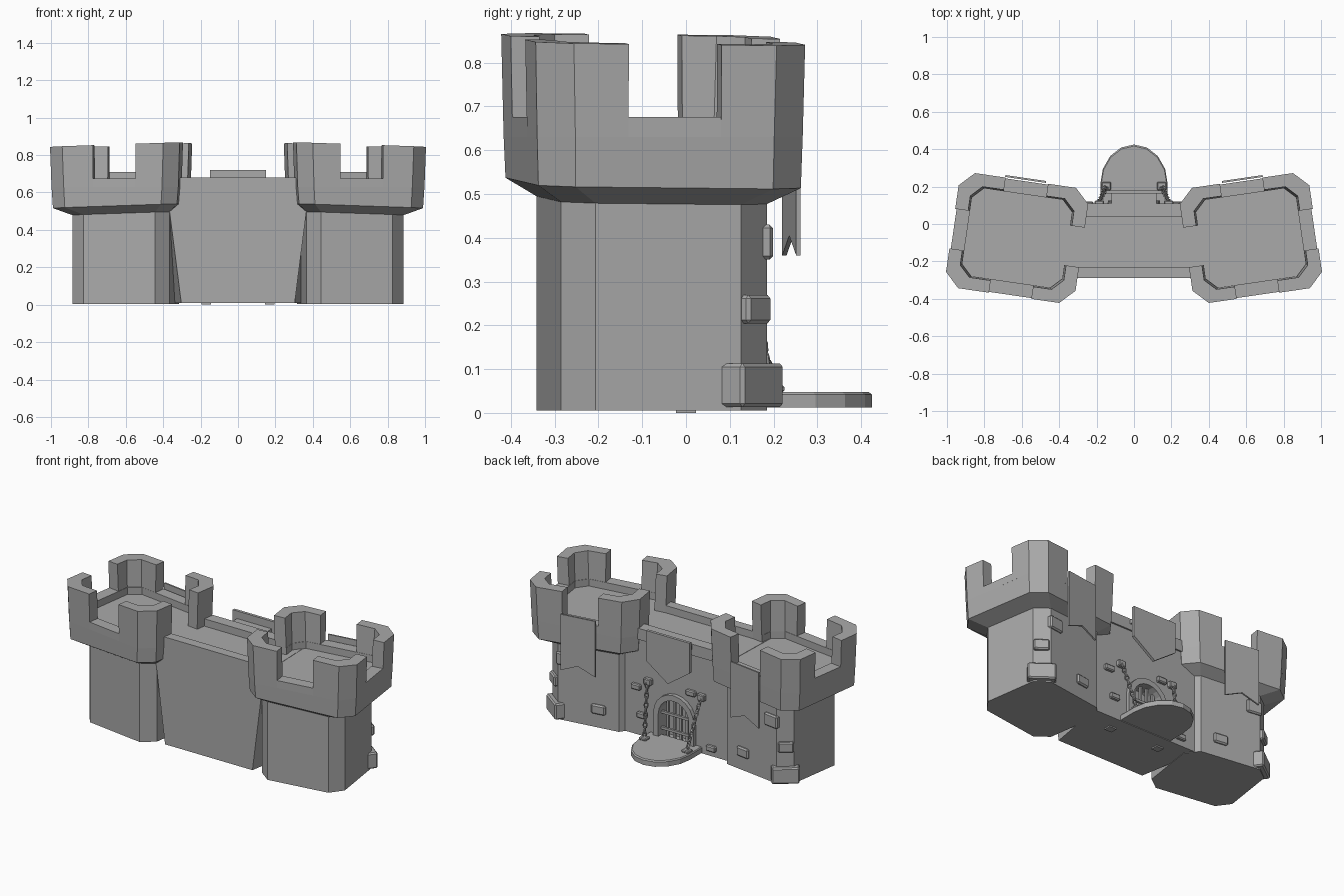
import bpy, bmesh, math
from mathutils import Vector, Matrix

if "Cube" in bpy.data.objects:
    bpy.data.objects.remove(bpy.data.objects["Cube"], do_unlink=True)

stone = bpy.data.materials.new("grey stone")
stone.use_nodes = True
COLOR = (0.4, 0.4, 0.4, 1)
stone.diffuse_color = COLOR
stone.node_tree.nodes["Principled BSDF"].inputs["Base Color"].default_value = COLOR


def finish(name, bm, bevel=0):
    """Turn a bmesh into a named stone object."""
    if bevel:
        bmesh.ops.bevel(bm, geom=bm.edges[:], offset=bevel, segments=1, affect='EDGES')
    bmesh.ops.recalc_face_normals(bm, faces=bm.faces[:])
    mesh = bpy.data.meshes.new(name)
    bm.to_mesh(mesh)
    bm.free()
    mesh.materials.append(stone)
    obj = bpy.data.objects.new(name, mesh)
    bpy.context.collection.objects.link(obj)
    return obj


def loft(name, rings):
    """Skin rings of equal length and cap both ends."""
    bm = bmesh.new()
    loops = [[bm.verts.new(p) for p in ring] for ring in rings]
    for a, b in zip(loops, loops[1:]):
        for i in range(len(a)):
            j = (i + 1) % len(a)
            bm.faces.new((a[i], a[j], b[j], b[i]))
    bm.faces.new(loops[0][::-1])
    bm.faces.new(loops[-1])
    return finish(name, bm)


def block(name, center, size, angle=0, bevel=0):
    bm = bmesh.new()
    m = (Matrix.Translation(center) @ Matrix.Rotation(angle, 4, 'Z')
         @ Matrix.Diagonal((*size, 1)))
    bmesh.ops.create_cube(bm, size=1, matrix=m)
    return finish(name, bm, bevel)


def slab_y(name, outline, y0, y1):
    """Plate with an (x, z) outline, thick along y."""
    return loft(name, [[(x, y, z) for x, z in outline] for y in (y0, y1)])


def octagon(hu, hv, c, du=0):
    """Rectangle with cut corners, in tower coordinates."""
    pts = [(hu, hv - c), (hu - c, hv), (c - hu, hv), (-hu, hv - c),
           (-hu, c - hv), (c - hu, -hv), (hu - c, -hv), (hu, c - hv)]
    return [(u + du, v) for u, v in pts]


TURN = math.radians(8.3)


def place(side, u, v, z, tilt=True):
    """Tower coordinates to world, with the crown leaning outward."""
    x = 0.625 + u * math.cos(TURN) - v * math.sin(TURN)
    y = -0.075 + u * math.sin(TURN) + v * math.cos(TURN)
    return (side * x, y, z + (0.032 * (0.6 - x) - 0.015 * y if tilt else 0))


BODY = octagon(0.263, 0.238, 0.07, -0.024)
CROWN_LOW = octagon(0.335, 0.303, 0.075)
CROWN_MID = octagon(0.3425, 0.3065, 0.077)
FLOOR = octagon(0.27, 0.237, 0.058)
GAP = 0.107


def open_ring(pts):
    """Outline order from one side of the inner opening round to the other."""
    return [(pts[3][0], GAP)] + pts[3::-1] + pts[:3:-1] + [(pts[3][0], -GAP)]


RIM = open_ring(CROWN_MID) + open_ring(FLOOR)[::-1]

for side, label in ((1, "left"), (-1, "right")):
    def ring(pts, z, tilt=True):
        return [place(side, u, v, z, tilt) for u, v in pts]

    # Tower shaft, corbel, sunken roof floor and low rim
    loft(label + "_tower_body", [ring(BODY, 0.005, False), ring(BODY, 0.5)])
    loft(label + "_tower_crown",
         [ring(BODY, 0.485), ring(CROWN_LOW, 0.525), ring(CROWN_MID, 0.632, False)])
    loft(label + "_tower_rim", [ring(RIM, z, False) for z in (0.63, 0.676)])

    # Corner merlons wrapping the cut corners
    def corner(su, sv, hu, hv, iu, iv):
        gap = GAP if su > 0 else 0.122
        pts = [(hu, GAP), (hu, hv - 0.077), (hu - 0.077, hv), (gap, hv),
               (gap, iv), (iu - 0.058, iv), (iu, iv - 0.058), (iu, GAP)]
        return [(su * u, sv * v) for u, v in pts]
    for su, end in ((1, "outer"), (-1, "inner")):
        for sv, face in ((1, "back"), (-1, "front")):
            loft(f"{label}_{face}_{end}_merlon",
                 [ring(corner(su, sv, 0.3425, 0.3065, 0.27, 0.237), 0.63, False),
                  ring(corner(su, sv, 0.35, 0.311, 0.28, 0.245), 0.853)])

    # Swallowtail banner hung over the back gap
    tail = [(-0.11, 0.71), (0.11, 0.71), (0.11, 0.36), (0, 0.405), (-0.11, 0.36)]
    loft(label + "_tower_banner",
         [[place(side, u, v, z, False) for u, z in tail] for v in (0.314, 0.324)])

    # Raised stones on the back corner and back face: u, v, z, length, depth, height, turn
    chamfer = math.radians(-45)
    for i, (u, v, z, l, d, h, a) in enumerate((
            (0.2, 0.198, 0.063, 0.16, 0.07, 0.1, chamfer),
            (0.205, 0.2, 0.237, 0.09, 0.045, 0.065, chamfer),
            (0.13, 0.234, 0.39, 0.1, 0.035, 0.08, 0),
            (-0.09, 0.235, 0.12, 0.09, 0.035, 0.06, 0))):
        block(f"{label}_tower_stone_{i + 1}", place(side, u, v, z, False),
              (l, d, h), side * (TURN + a), 0.008)

# Gatehouse wall, narrowing toward its foot on the front
wall = loft("gate_wall", [
    [(-w, -0.29, z), (w, -0.29, z), (0.37, 0.1, z), (-0.37, 0.1, z)]
    for w, z in ((0.303, 0.008), (0.383, 0.634))])
block("front_parapet", (0, -0.26, 0.645), (0.66, 0.06, 0.07))
block("back_parapet", (0, 0.075, 0.645), (0.54, 0.07, 0.07))


def arch(r, base, spring, n=10):
    """Open outline of a round arch, from right foot to left foot."""
    curve = [(r * math.cos(math.pi * i / n), spring + r * math.sin(math.pi * i / n))
             for i in range(n + 1)]
    return [(r, base)] + curve + [(-r, base)]


# Arched gateway recess
cutter = slab_y("gate_cutter", arch(0.105, 0.03, 0.19), 0.03, 0.2)
cutter.hide_render = True
cutter.hide_viewport = True
cut = wall.modifiers.new("gateway", 'BOOLEAN')
cut.operation = 'DIFFERENCE'
cut.solver = 'EXACT'
cut.object = cutter

# Stone frame around the gateway
slab_y("gate_frame", arch(0.14, 0.03, 0.19) + arch(0.105, 0.03, 0.19)[::-1], 0.09, 0.125)

# Portcullis
for i in range(4):
    x = -0.066 + 0.044 * i
    top = 0.19 + math.sqrt(0.105 ** 2 - x * x)
    block(f"portcullis_bar_{i + 1}", (x, 0.08, (0.03 + top) / 2), (0.015, 0.015, top - 0.03))
for i, z in enumerate((0.09, 0.19)):
    block(f"portcullis_rail_{i + 1}", (0, 0.088, z), (0.21, 0.015, 0.016))

# Rounded drawbridge
arc = [math.pi * i / 8 for i in range(9)]
deck = [(0.18, 0.09)] + [(0.18 * math.cos(a), 0.215 + 0.21 * math.sin(a)) for a in arc] + [(-0.18, 0.09)]
loft("drawbridge", [[(x * s, 0.09 + (y - 0.09) * s, z) for x, y in deck]
                    for s, z in ((1, 0.012), (1, 0.042), (0.975, 0.048))])


def chain(name, start, end, count=11):
    """Row of alternating oval links as one mesh."""
    bm = bmesh.new()
    start, end = Vector(start), Vector(end)
    step = (end - start) / count
    turn = step.to_track_quat('X', 'Z').to_matrix().to_4x4()
    for k in range(count):
        m = (Matrix.Translation(start + step * (k + 0.5)) @ turn
             @ Matrix.Rotation(math.pi / 2 * (k % 2), 4, 'X'))
        loops = []
        for i in range(8):
            a = math.tau * i / 8
            loops.append([])
            for j in range(4):
                b = math.tau * j / 4
                r = 1 + 0.35 * math.cos(b)
                p = Vector((0.018 * r * math.cos(a), 0.011 * r * math.sin(a), 0.005 * math.sin(b)))
                loops[-1].append(bm.verts.new(m @ p))
        for i in range(8):
            p, q = loops[i], loops[(i + 1) % 8]
            for j in range(4):
                bm.faces.new((p[j], q[j], q[(j + 1) % 4], p[(j + 1) % 4]))
    return finish(name, bm)


# Chains, anchors and feet on both sides
for s, label in ((1, "left"), (-1, "right")):
    chain(label + "_chain", (s * 0.185, 0.12, 0.36), (s * 0.148, 0.2, 0.06))
    block(label + "_chain_wall_anchor", (s * 0.185, 0.11, 0.365), (0.05, 0.03, 0.04), 0, 0.005)
    block(label + "_chain_deck_anchor", (s * 0.148, 0.202, 0.055), (0.05, 0.045, 0.018), 0, 0.005)
    block(label + "_foot", (s * 0.17, 0, 0.008), (0.05, 0.045, 0.016))

# Scattered raised stones around the gate
for i, (x, z) in enumerate(((0.23, 0.14), (-0.25, 0.06), (-0.11, 0.37), (0.27, 0.31))):
    block(f"wall_stone_{i + 1}", (x, 0.105, z), (0.065, 0.03, 0.035), 0, 0.006)

# Pointed banner above the gate
slab_y("gate_banner", [(-0.15, 0.72), (0.15, 0.72), (0.15, 0.53), (0, 0.425), (-0.15, 0.53)],
       0.162, 0.18)
block("banner_rod", (0, 0.135, 0.66), (0.24, 0.06, 0.025))
